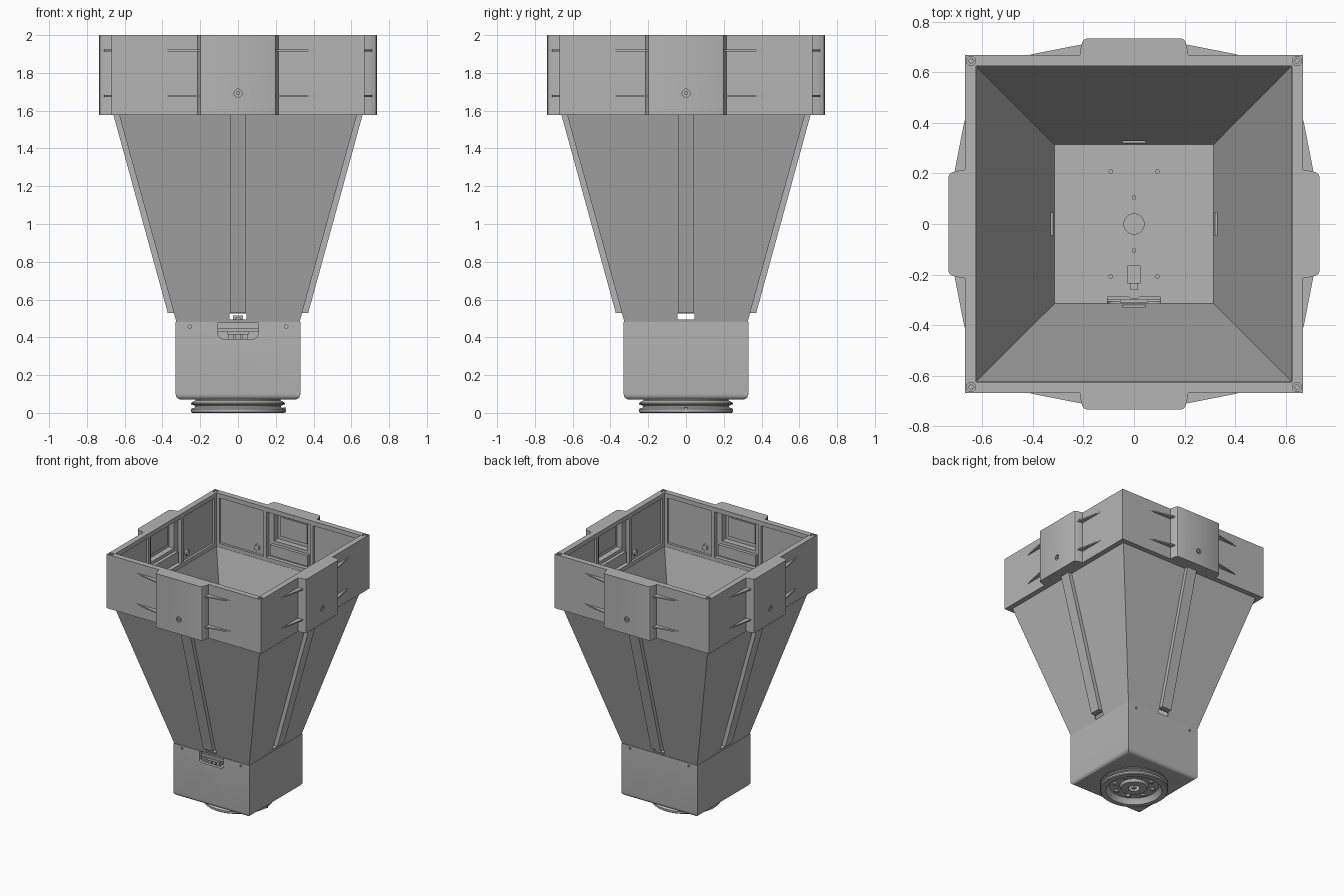
import bpy, bmesh, math
from mathutils import Matrix, Vector

cube = bpy.data.objects.get("Cube")
if cube:
    bpy.data.objects.remove(cube, do_unlink=True)

GREY = (0.46, 0.46, 0.46, 1)
grey = bpy.data.materials.new("plain grey")
grey.use_nodes = True
grey.diffuse_color = GREY
grey.node_tree.nodes["Principled BSDF"].inputs["Base Color"].default_value = GREY


def prism(bm, pts, lo, hi, axis="z"):
    """Extrude a 2D outline along z, or a (y, z) outline along x."""
    def place(p, h):
        return (p[0], p[1], h) if axis == "z" else (h, p[0], p[1])
    a = [bm.verts.new(place(p, lo)) for p in pts]
    b = [bm.verts.new(place(p, hi)) for p in pts]
    bm.faces.new(a)
    bm.faces.new(b)
    for i in range(len(pts)):
        j = (i + 1) % len(pts)
        bm.faces.new((a[i], a[j], b[j], b[i]))


def box(bm, x0, x1, y0, y1, z0, z1):
    prism(bm, [(x0, y0), (x1, y0), (x1, y1), (x0, y1)], z0, z1)


def cyl(bm, centre, r, depth, axis="Z", segs=24):
    turn = Matrix.Rotation(math.pi / 2, 4, "X") if axis == "Y" else Matrix()
    bmesh.ops.create_cone(bm, cap_ends=True, segments=segs, radius1=r, radius2=r,
                          depth=depth, matrix=Matrix.Translation(centre) @ turn)


def lathe(bm, profile, segs=64):
    rings = [[bm.verts.new((r * math.cos(k * math.tau / segs), r * math.sin(k * math.tau / segs), z))
              for k in range(segs)] for r, z in profile]
    for i, a in enumerate(rings):
        b = rings[(i + 1) % len(rings)]
        for k in range(segs):
            n = (k + 1) % segs
            bm.faces.new((a[k], a[n], b[n], b[k]))


def rounded(hx, hy, r, steps=6):
    pts = []
    for q, (sx, sy) in enumerate(((1, 1), (-1, 1), (-1, -1), (1, -1))):
        for s in range(steps + 1):
            t = (q + s / steps) * math.pi / 2
            pts.append((sx * (hx - r) + r * math.cos(t), sy * (hy - r) + r * math.sin(t)))
    return pts


def make(name, build, sides=1):
    """Build a part; with sides=4 repeat it around the vertical axis."""
    bm = bmesh.new()
    build(bm)
    if sides == 4:
        base = bm.verts[:] + bm.edges[:] + bm.faces[:]
        for k in (1, 2, 3):
            new = bmesh.ops.duplicate(bm, geom=base)["geom"]
            bmesh.ops.rotate(bm, verts=[v for v in new if isinstance(v, bmesh.types.BMVert)],
                             cent=(0, 0, 0), matrix=Matrix.Rotation(k * math.pi / 2, 3, "Z"))
    bmesh.ops.recalc_face_normals(bm, faces=bm.faces)
    mesh = bpy.data.meshes.new(name)
    bm.to_mesh(mesh)
    bm.free()
    mesh.materials.append(grey)
    ob = bpy.data.objects.new(name, mesh)
    bpy.context.collection.objects.link(ob)
    return ob


def cut(ob, build, sides=1):
    tool = make("cutter", build, sides)
    tool.hide_render = True
    mod = ob.modifiers.new("cut", "BOOLEAN")
    mod.operation, mod.solver, mod.object = "DIFFERENCE", "EXACT", tool
    bpy.context.view_layer.objects.active = ob
    bpy.ops.object.modifier_apply(modifier=mod.name)
    bpy.data.objects.remove(tool, do_unlink=True)


def smooth(ob):
    bpy.ops.object.select_all(action="DESELECT")
    ob.select_set(True)
    bpy.context.view_layer.objects.active = ob
    bpy.ops.object.shade_smooth_by_angle(angle=math.radians(35))


# Square collar with a raised boss on each side
quarter = [(0.67, -0.215), (0.70, -0.21), (0.718, -0.205), (0.73, -0.198), (0.735, -0.185)]
quarter += [(x, -y) for x, y in reversed(quarter)] + [(0.67, 0.67)]
outline = [(Matrix.Rotation(k * math.pi / 2, 2) @ Vector(p))[:] for k in range(4) for p in quarter]
collar = make("collar", lambda bm: prism(bm, outline, 1.578, 2.0))
cut(collar, lambda bm: box(bm, -0.625, 0.625, -0.625, 0.625, 1.5, 2.1))


# Recessed inner panels, boss windows and screw holes
def panels(bm):
    box(bm, -0.19, 0.19, 0.61, 0.655, 1.61, 1.965)
    for s in (-1, 1):
        a, b = sorted((s * 0.215, s * 0.6))
        box(bm, a, b, 0.61, 0.643, 1.61, 1.965)


def windows(bm):
    box(bm, -0.145, 0.145, 0.61, 0.70, 1.74, 1.95)
    cyl(bm, (0, 0.735, 1.693), 0.021, 0.02, "Y")
    cyl(bm, (0.645, 0.645, 2.0), 0.018, 0.02)


cut(collar, panels, 4)
cut(collar, windows, 4)
smooth(collar)


def collar_details(bm):
    cyl(bm, (0, 0.728, 1.693), 0.011, 0.01, "Y")
    cyl(bm, (0.645, 0.645, 1.993), 0.01, 0.01)
    box(bm, -0.16, 0.16, 0.63, 0.66, 1.63, 1.715)
    box(bm, -0.115, 0.115, 0.69, 0.705, 1.77, 1.92)
    for s in (-1, 1):
        cyl(bm, (s * 0.28, 0.637, 1.66), 0.022, 0.02, "Y")


make("collar_fittings", collar_details, 4)


# Thin tapered gussets beside each boss
def gussets(bm):
    for s in (-1, 1):
        for z in (1.678, 1.918):
            prism(bm, [(s * 0.2, 0.66), (s * 0.2, 0.712), (s * 0.41, 0.671), (s * 0.41, 0.66)],
                  z - 0.005, z + 0.005)


make("gussets", gussets, 4)


# Tapered funnel shell, slotted at its foot
def funnel_shell(bm):
    levels = [(0.63, 1.58), (0.325, 0.478), (0.315, 0.478), (0.623, 1.58)]
    rings = [[bm.verts.new((sx * h, sy * h, z)) for sx, sy in ((1, 1), (-1, 1), (-1, -1), (1, -1))]
             for h, z in levels]
    for i in range(4):
        a, b = rings[i], rings[(i + 1) % 4]
        for k in range(4):
            n = (k + 1) % 4
            bm.faces.new((a[k], a[n], b[n], b[k]))


funnel = make("funnel", funnel_shell)
cut(funnel, lambda bm: box(bm, -0.045, 0.045, 0.28, 0.4, 0.495, 0.526), 4)

# Raised rib down the middle of each funnel face
make("funnel_ribs", lambda bm: prism(
    bm, [(0.628, 1.579), (0.66, 1.579), (0.372, 0.53), (0.337, 0.53)], -0.043, 0.043, "x"), 4)


# Lower housing with rounded bottom edges
def housing_block(bm):
    box(bm, -0.33, 0.33, -0.33, 0.33, 0.07, 0.48)
    low = [e for e in bm.edges if all(v.co.z < 0.1 for v in e.verts)]
    bmesh.ops.bevel(bm, geom=low, offset=0.03, segments=5, profile=0.5, affect="EDGES")


def housing_holes(bm):
    cyl(bm, (0, 0, 0.46), 0.042, 0.1, segs=32)
    cyl(bm, (0, 0, 0.08), 0.042, 0.1, segs=32)
    for s in (-1, 1):
        for t in (-1, 1):
            cyl(bm, (s * 0.255, t * 0.33, 0.457), 0.009, 0.02, "Y", 12)


def front_notch(bm):
    pts = rounded(0.105, 0.06, 0.025)
    start = len(bm.verts)
    prism(bm, pts, 0.29, 0.345)
    bmesh.ops.transform(bm, verts=bm.verts[start:] if start else bm.verts[:],
                        matrix=Matrix.Translation((0, 0, 0.452)) @ Matrix.Rotation(math.pi / 2, 4, "X"))


housing = make("housing", housing_block)
cut(housing, lambda bm: box(bm, -0.305, 0.305, -0.305, 0.305, 0.10, 0.44))
cut(housing, housing_holes)
cut(housing, front_notch)
smooth(housing)


# Connector behind the front notch
def connector(bm):
    box(bm, -0.105, 0.105, -0.30, -0.2, 0.43, 0.45)
    box(bm, -0.055, 0.055, -0.31, -0.22, 0.415, 0.432)
    for s in (-1, 0, 1):
        box(bm, s * 0.037 - 0.012, s * 0.037 + 0.012, -0.30, -0.23, 0.39, 0.416)


make("front_connector", connector)


# Floor plate, centre plate, tabs and screws inside the funnel
def floor_plates(bm):
    prism(bm, rounded(0.265, 0.265, 0.06), 0.478, 0.482)
    prism(bm, rounded(0.112, 0.23, 0.01), 0.478, 0.486)


floor = make("floor_plates", floor_plates)
cut(floor, lambda bm: cyl(bm, (0, 0, 0.48), 0.042, 0.1, segs=32))


def floor_fittings(bm):
    cyl(bm, (0, 0.27, 0.482), 0.028, 0.006)
    for s in (-1, 1):
        cyl(bm, (s * 0.207, 0.3, 0.481), 0.009, 0.006, segs=12)


make("floor_tabs", floor_fittings, 4)


def floor_screws(bm):
    for s in (-1, 1):
        cyl(bm, (0, s * 0.105, 0.486), 0.009, 0.006, segs=12)
        for t in (-1, 1):
            cyl(bm, (s * 0.092, t * 0.208, 0.486), 0.009, 0.006, segs=12)
            cyl(bm, (s * 0.23, t * 0.185, 0.482), 0.006, 0.005, segs=12)


make("floor_screws", floor_screws)


def plug(bm):
    box(bm, -0.026, 0.026, -0.235, -0.165, 0.48, 0.515)
    box(bm, -0.013, 0.013, -0.262, -0.235, 0.48, 0.505)


make("floor_plug", plug)

# Round mounting flange underneath, grooved on its rim
flange = make("flange", lambda bm: lathe(bm, [
    (0.243, 0.0), (0.25, 0.006), (0.25, 0.02), (0.228, 0.03), (0.228, 0.038), (0.25, 0.046),
    (0.25, 0.052), (0.225, 0.066), (0.225, 0.078), (0.042, 0.078), (0.042, 0.02), (0.095, 0.02),
    (0.105, 0.04), (0.18, 0.04), (0.2, 0.012), (0.205, 0.0)]))
smooth(flange)


def flange_screws(bm):
    for k in range(8):
        t = (k + 0.5) * math.pi / 4
        cyl(bm, (0.143 * math.cos(t), 0.143 * math.sin(t), 0.034), 0.016, 0.016, segs=16)
    box(bm, 0.235, 0.255, -0.007, 0.007, 0.002, 0.028)


make("flange_screws", flange_screws)
make("centre_pin", lambda bm: box(bm, -0.014, 0.014, -0.014, 0.014, 0.02, 0.09))
